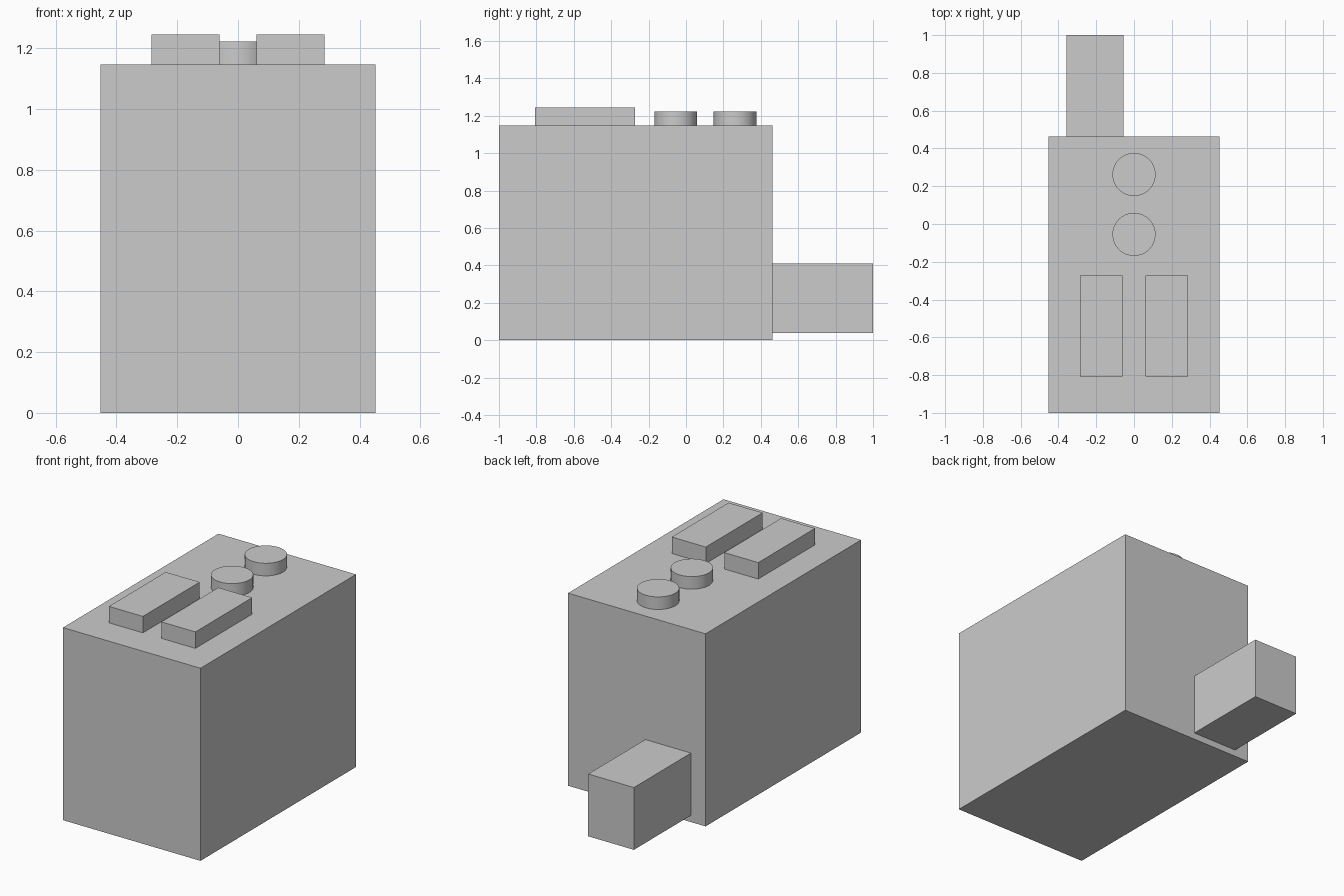
import bpy
import math

if "Cube" in bpy.data.objects:
    bpy.data.objects.remove(bpy.data.objects["Cube"])

BODY_TOP = 1.147
BODY_BACK = 0.463


def box(name, x, y, z):
    """Box from (min, max) ranges on each axis."""
    centre = [(a + b) / 2 for a, b in (x, y, z)]
    bpy.ops.mesh.primitive_cube_add(size=1, location=centre)
    obj = bpy.context.object
    obj.name = name
    obj.scale = [b - a for a, b in (x, y, z)]
    bpy.ops.object.transform_apply(location=False, rotation=False, scale=True)
    return obj


def stud(name, y):
    """Round button standing on the body top."""
    height = 0.075
    bpy.ops.mesh.primitive_cylinder_add(
        vertices=64, radius=0.114, depth=height,
        location=(0, y, BODY_TOP + height / 2))
    bpy.context.object.name = name
    bpy.ops.object.shade_smooth_by_angle(angle=math.radians(30))


# Main body
box("body", (-0.453, 0.453), (-1, BODY_BACK), (0, BODY_TOP))

# Block projecting from the back, off-centre to the left
box("rear_block", (-0.357, -0.056), (BODY_BACK, 1), (0.04, 0.411))

# Pair of raised pads on top
for side, cx in (("left", -0.173), ("right", 0.173)):
    box(f"top_pad_{side}", (cx - 0.112, cx + 0.112), (-0.808, -0.273),
        (BODY_TOP, 1.245))

# Two round buttons on top
stud("front_button", -0.055)
stud("rear_button", 0.262)
